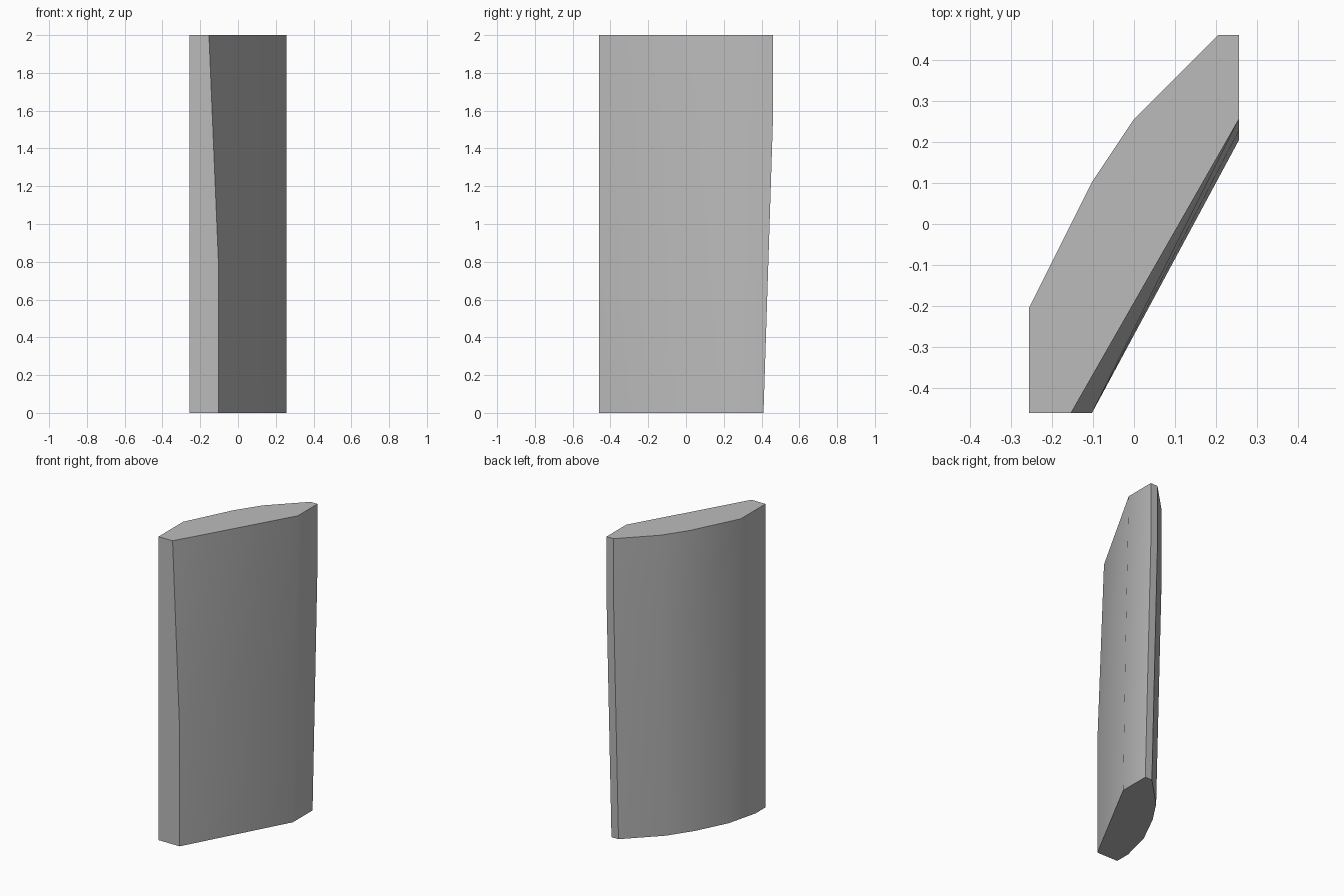
import bpy, bmesh, math

cube = bpy.data.objects.get("Cube")
if cube:
    bpy.data.objects.remove(cube, do_unlink=True)

HEIGHT = 39            # model is laid out on a coarse grid, 39 steps tall
U = 2 / HEIGHT

# Cross-sections of the leaning blade, in grid steps
top = [(-5, -9), (-3, -9), (5, 5), (5, 9), (4, 9), (0, 5), (-2, 2), (-5, -4)]
bottom = [(-5, -9), (-2, -9), (5, 4), (5, 8), (4, 8), (0, 4), (-2, 1),
          (-4, -3), (-5, -7)]
# Points between the ends where the taper changes
breaks = [(-2, -9, 15), (5, 9, 31), (4, 9, 31), (0, 5, 30), (-2, 2, 28),
          (5, 4.45, 20)]

points = [(x, y, HEIGHT) for x, y in top] + [(x, y, 0) for x, y in bottom] + breaks

# Wrap the sections in one convex solid
bm = bmesh.new()
for x, y, z in points:
    bm.verts.new((x * U, y * U, z * U))
bmesh.ops.convex_hull(bm, input=bm.verts[:])
loose = [v for v in bm.verts if not v.link_faces]
bmesh.ops.delete(bm, geom=loose, context='VERTS')
bmesh.ops.dissolve_limit(bm, angle_limit=math.radians(0.1),
                         verts=bm.verts[:], edges=bm.edges[:])
bmesh.ops.recalc_face_normals(bm, faces=bm.faces[:])

mesh = bpy.data.meshes.new("blade_panel")
bm.to_mesh(mesh)
bm.free()

# Plain grey
grey = bpy.data.materials.new("light_grey")
grey.use_nodes = True
color = (0.5, 0.5, 0.5, 1)
grey.diffuse_color = color
grey.node_tree.nodes["Principled BSDF"].inputs["Base Color"].default_value = color
mesh.materials.append(grey)

panel = bpy.data.objects.new("blade_panel", mesh)
bpy.context.collection.objects.link(panel)

# Soft curve on the broad sides, crisp ends
bpy.ops.object.select_all(action='DESELECT')
panel.select_set(True)
bpy.context.view_layer.objects.active = panel
bpy.ops.object.shade_smooth_by_angle(angle=math.radians(32))
